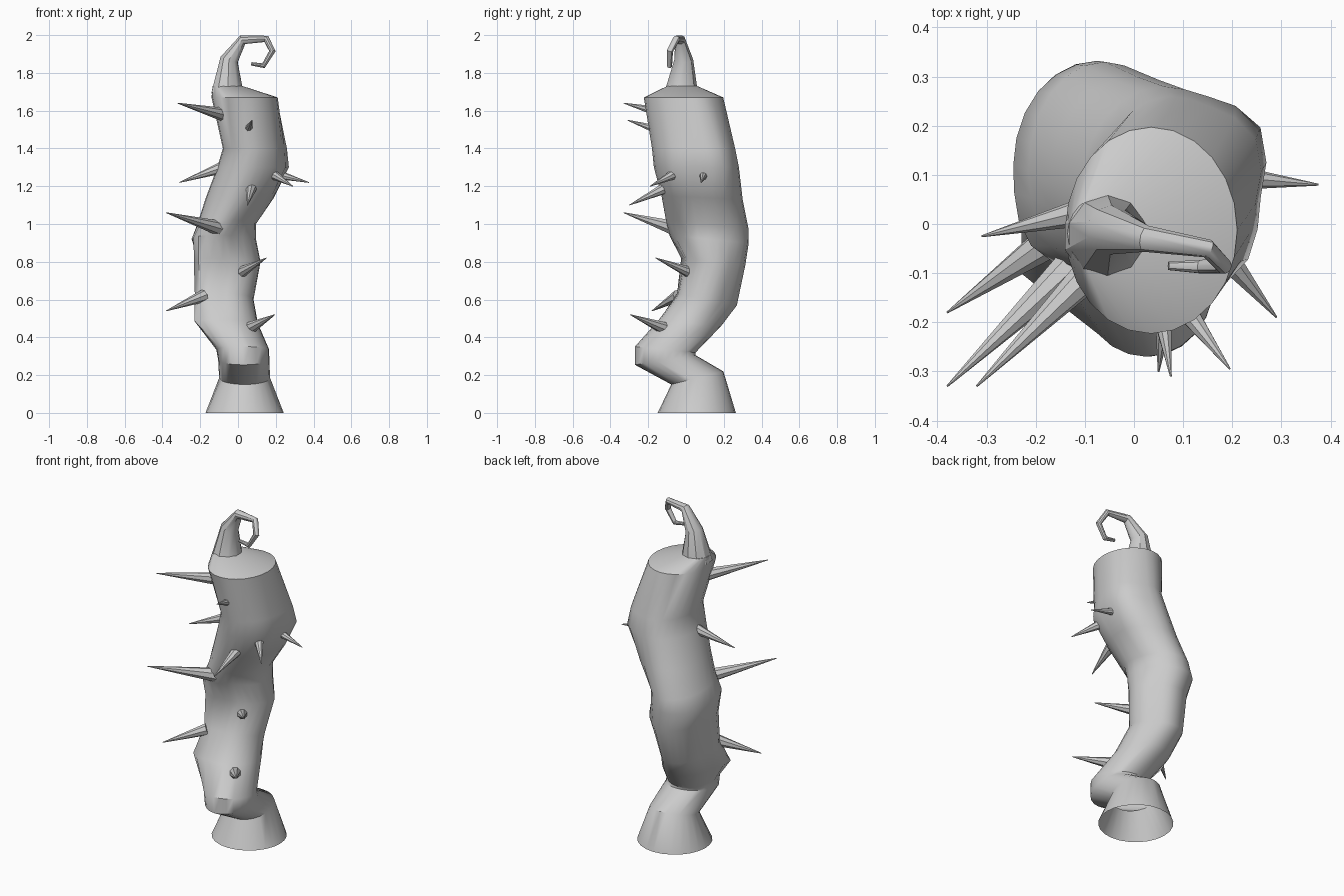
import bpy, bmesh, math
from mathutils import Vector

if "Cube" in bpy.data.objects:
    bpy.data.objects.remove(bpy.data.objects["Cube"])

def finish(bm, name, angle):
    bmesh.ops.recalc_face_normals(bm, faces=bm.faces)
    me = bpy.data.meshes.new(name)
    bm.to_mesh(me)
    bm.free()
    ob = bpy.data.objects.new(name, me)
    bpy.context.collection.objects.link(ob)
    bpy.ops.object.select_all(action='DESELECT')
    ob.select_set(True)
    bpy.context.view_layer.objects.active = ob
    bpy.ops.object.shade_smooth_by_angle(angle=math.radians(angle))
    return ob

def loft(rings, name, angle=35, cap_start=False, cap_end=False):
    bm = bmesh.new()
    rows = [[bm.verts.new(p) for p in r] for r in rings]
    n = len(rows[0])
    for a, b in zip(rows, rows[1:]):
        for i in range(n):
            j = (i + 1) % n
            bm.faces.new((a[i], a[j], b[j], b[i]))
    if cap_start:
        bm.faces.new(rows[0])
    if cap_end:
        bm.faces.new(rows[-1])
    return finish(bm, name, angle)

def trunk_ring(cx, cy, cz, rx, ry, slope=0, bumps=(), n=24):
    pts = []
    for i in range(n):
        t = 2 * math.pi * i / n
        k = sum(a * max(0, math.cos(t - math.radians(d))) ** 10 for d, a in bumps)
        x = (rx + k) * math.cos(t)
        y = (ry + k) * math.sin(t)
        pts.append((cx + x, cy + y, cz + slope * y))
    return pts

def tube(path, radii, name, n=8, angle=35):
    path = [Vector(p) for p in path]
    rings, side = [], Vector((0, 1, 0))
    for i, p in enumerate(path):
        a = (p - path[i - 1]).normalized() if i else Vector()
        b = (path[i + 1] - p).normalized() if i + 1 < len(path) else Vector()
        d = (a + b).normalized()
        side = (side - d * side.dot(d)).normalized()
        up = d.cross(side)
        rings.append([p + radii[i] * (side * math.cos(2 * math.pi * k / n) +
                                      up * math.sin(2 * math.pi * k / n)) for k in range(n)])
    return loft(rings, name, angle, True, True)

# gnarled trunk with tilted cross-sections and ridges, open underneath
trunk = [
    trunk_ring(.035, .057, 0, .207, .207),
    trunk_ring(.035, .06, .185, .135, .138, .25),
    trunk_ring(.03, -.11, .28, .135, .16, .16, [(40, .01)]),
    trunk_ring(.025, -.11, .335, .14, .16, -.1),
    trunk_ring(-.04, .02, .475, .145, .165, -.1, [(212, .075)]),
    trunk_ring(-.06, .115, .6, .143, .155, -.2, [(220, .06), (45, -.025)]),
    trunk_ring(-.04, .155, .8, .16, .16, -.1, [(222, .08), (45, -.02)]),
    trunk_ring(-.075, .12, .92, .17, .212, -.1, [(225, .02), (300, -.04)]),
    trunk_ring(-.06, .11, 1.0, .155, .22, -.1, [(300, -.015)]),
    trunk_ring(.005, .085, 1.14, .175, .215, -.05, [(28, .02)]),
    trunk_ring(.06, .055, 1.30, .17, .225, 0, [(28, .058), (335, .03)]),
    trunk_ring(.075, .04, 1.4, .155, .22, 0, [(28, .045), (335, .01)]),
    trunk_ring(.035, -.013, 1.67, .175, .21),
    trunk_ring(-.055, -.02, 1.73, .08, .08),
]
loft(trunk, "trunk", 40, cap_end=True)

# curled tip
tube([(-.055, -.025, 1.69), (-.047, -.012, 1.87), (.025, -.03, 1.976), (.15, -.05, 1.98),
      (.182, -.085, 1.915), (.135, -.087, 1.838), (.07, -.085, 1.848)],
     [.09, .05, .027, .019, .017, .014, .009], "curled_tip", 10)

# thorns: base point, tip point, base radius
thorns = [
    ((-.08, -.09, 1.58), (-.32, -.33, 1.64), .036),
    ((-.08, .03, 1.30), (-.31, -.025, 1.22), .032),
    ((-.09, -.05, .975), (-.38, -.33, 1.06), .042),
    ((-.18, -.04, .62), (-.38, -.18, .54), .034),
    ((.20, .095, 1.265), (.375, .08, 1.22), .026),
    ((.19, -.07, 1.26), (.29, -.19, 1.20), .026),
    ((.055, -.17, 1.505), (.075, -.31, 1.55), .022),
    ((.07, -.11, 1.19), (.05, -.30, 1.10), .03),
    ((0, .04, .735), (.15, -.16, .82), .034),
    ((.065, -.12, .45), (.195, -.295, .52), .033),
]
for i, (base, tip, r) in enumerate(thorns):
    tube([base, tip], [r, .002], f"thorn_{i + 1}", 8, 25)
